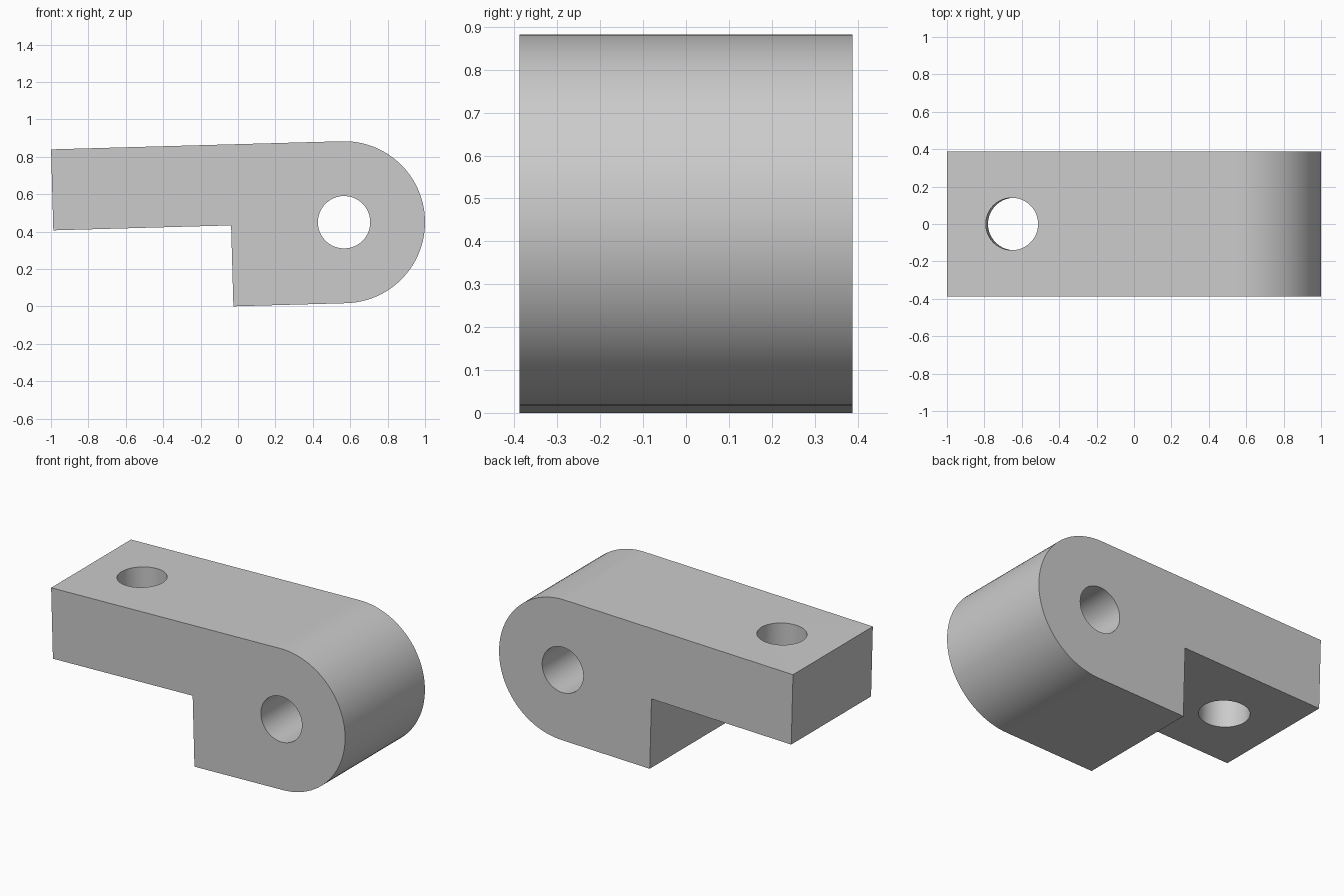
import bpy, bmesh
from math import sin, cos, pi, radians
from mathutils import Matrix, Vector

cube = bpy.data.objects.get("Cube")
if cube:
    bpy.data.objects.remove(cube, do_unlink=True)

RADIUS = 0.433       # rounded end
HOLE = 0.14          # both bores
HALF_DEPTH = 0.388
ARM_END = -1.555     # measured from the pivot centre
STEP = -0.604
BOLT = -1.208
# Whole part leans slightly about the pivot centre
PLACE = Matrix.Translation((0.567, 0, 0.45)) @ Matrix.Rotation(radians(-1.6), 4, "Y")

grey = bpy.data.materials.new("light grey")
grey.use_nodes = True
colour = (0.6, 0.6, 0.6, 1)
grey.diffuse_color = colour
grey.node_tree.nodes["Principled BSDF"].inputs["Base Color"].default_value = colour


def make_object(name, bm):
    bmesh.ops.recalc_face_normals(bm, faces=bm.faces)
    bm.transform(PLACE)
    mesh = bpy.data.meshes.new(name)
    bm.to_mesh(mesh)
    bm.free()
    mesh.materials.append(grey)
    obj = bpy.data.objects.new(name, mesh)
    bpy.context.collection.objects.link(obj)
    return obj


def make_cutter(name, matrix):
    bm = bmesh.new()
    bmesh.ops.create_cone(bm, cap_ends=True, segments=64, radius1=HOLE,
                          radius2=HOLE, depth=2, matrix=matrix)
    obj = make_object(name, bm)
    obj.hide_render = True
    return obj


# Bracket body: stepped profile with a half-round end, extruded in depth
outline = [(STEP, -RADIUS), (STEP, 0), (ARM_END, 0), (ARM_END, RADIUS)]
steps = 48
for i in range(steps + 1):
    a = pi / 2 - pi * i / steps
    outline.append((RADIUS * cos(a), RADIUS * sin(a)))
bm = bmesh.new()
face = bm.faces.new([bm.verts.new((x, -HALF_DEPTH, z)) for x, z in outline])
side = bmesh.ops.extrude_face_region(bm, geom=[face])
moved = [v for v in side["geom"] if isinstance(v, bmesh.types.BMVert)]
bmesh.ops.translate(bm, verts=moved, vec=Vector((0, 2 * HALF_DEPTH, 0)))
bracket = make_object("hinge_bracket", bm)

# Pivot bore through the round end, bolt bore down through the arm
cutters = [make_cutter("pivot_bore_cutter", Matrix.Rotation(pi / 2, 4, "X")),
           make_cutter("bolt_bore_cutter", Matrix.Translation((BOLT, 0, 0)))]
bpy.ops.object.select_all(action="DESELECT")
bpy.context.view_layer.objects.active = bracket
bracket.select_set(True)
for cutter in cutters:
    mod = bracket.modifiers.new(cutter.name, "BOOLEAN")
    mod.operation = "DIFFERENCE"
    mod.solver = "EXACT"
    mod.object = cutter
    bpy.ops.object.modifier_apply(modifier=mod.name)
    bpy.data.objects.remove(cutter, do_unlink=True)

bpy.ops.object.shade_smooth_by_angle(angle=radians(30))
